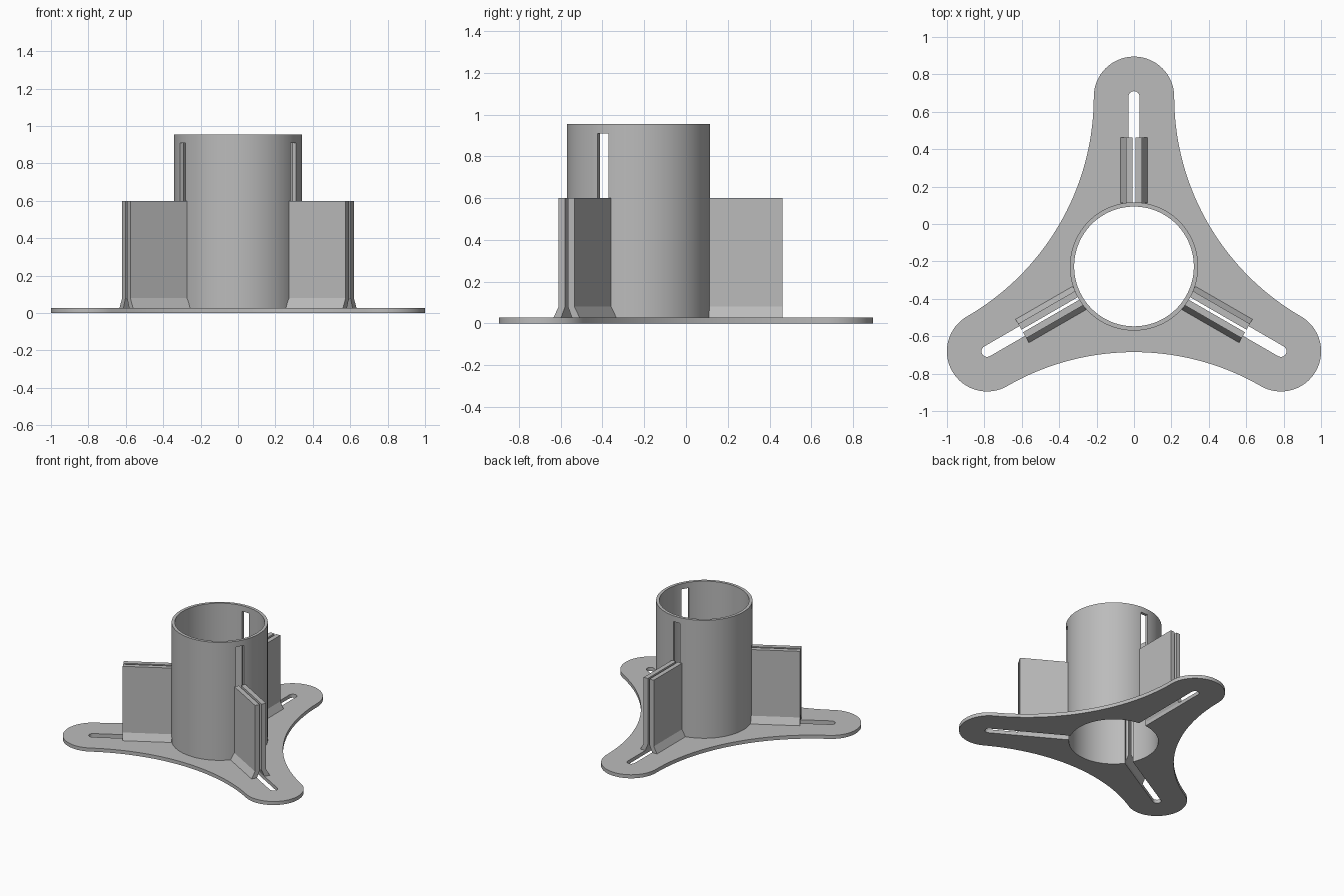
import bpy, bmesh
from math import sin, cos, pi, radians, asin
from mathutils import Matrix, Vector

cube = bpy.data.objects.get("Cube")
if cube:
    bpy.data.objects.remove(cube, do_unlink=True)

AXIS = Vector((0, -0.227, 0))       # tube axis
PLATE_H, TUBE_H, SLOT_TOP = 0.028, 0.955, 0.91
R_OUT, R_IN = 0.343, 0.32
ARM, TIP_R, SLOT_R = 0.907, 0.215, 0.03
ARM_ANGLES = [radians(a) for a in (90, 210, 330)]

grey = bpy.data.materials.new("light grey")
grey.use_nodes = True
COLOUR = (0.5, 0.5, 0.5, 1)
grey.diffuse_color = COLOUR
grey.node_tree.nodes["Principled BSDF"].inputs["Base Color"].default_value = COLOUR


def prism(name, outline, vec, matrix=Matrix()):
    """Extrude a closed outline of 3D points along vec."""
    bm = bmesh.new()
    face = bm.faces.new([bm.verts.new(p) for p in outline])
    ext = bmesh.ops.extrude_face_region(bm, geom=[face])
    bmesh.ops.translate(bm, vec=vec, verts=[v for v in ext["geom"] if isinstance(v, bmesh.types.BMVert)])
    bmesh.ops.recalc_face_normals(bm, faces=bm.faces)
    bm.transform(Matrix.Translation(AXIS) @ matrix)
    mesh = bpy.data.meshes.new(name)
    bm.to_mesh(mesh)
    bm.free()
    mesh.materials.append(grey)
    ob = bpy.data.objects.new(name, mesh)
    bpy.context.collection.objects.link(ob)
    return ob


def arc(cx, cy, r, a0, a1, n, z=0.0):
    return [Vector((cx + r * cos(a0 + (a1 - a0) * i / n), cy + r * sin(a0 + (a1 - a0) * i / n), z))
            for i in range(n + 1)]


def circle(r, z):
    return arc(0, 0, r, 0, 2 * pi, 96, z)[:-1]


def finish(ob, cutters):
    """Cut the openings and smooth the curved walls."""
    bpy.ops.object.select_all(action="DESELECT")
    bpy.context.view_layer.objects.active = ob
    ob.select_set(True)
    for c in cutters:
        mod = ob.modifiers.new("cut", "BOOLEAN")
        mod.operation, mod.solver, mod.object = "DIFFERENCE", "EXACT", c
        bpy.ops.object.modifier_apply(modifier=mod.name)
    bpy.ops.object.shade_smooth_by_angle(angle=radians(30))


# Base plate outline: round tips joined by tangent concave arcs
sweep = radians(30)
half = ARM * cos(sweep) - TIP_R * sin(sweep)
R_SIDE = half / sin(sweep)
outline = []
for a in ARM_ANGLES:
    turn = Matrix.Rotation(a, 3, "Z")
    outline += [turn @ p for p in arc(ARM, 0, TIP_R, -pi / 2, pi / 2, 32)]
    # The concave arc is centred on the bisector between two arms
    bis = a + pi / 3
    dist = ARM * cos(pi / 3) + TIP_R * cos(sweep) + R_SIDE * cos(sweep)
    outline += arc(dist * cos(bis), dist * sin(bis), R_SIDE,
                   bis + pi + sweep, bis + pi - sweep, 36)[1:-1]
plate = prism("base_plate", outline, (0, 0, PLATE_H))
tube = prism("tube", circle(R_OUT, PLATE_H), (0, 0, TUBE_H - PLATE_H))

# Cutters: central bore and one long slot per arm
cutters = [prism("bore_cutter", circle(R_IN, -0.1), (0, 0, 1.3))]
slot = [Vector((0.2, -SLOT_R, -0.1))] + arc(ARM, 0, SLOT_R, -pi / 2, pi / 2, 12, -0.1) \
    + [Vector((0.2, SLOT_R, -0.1))]
for a in ARM_ANGLES:
    cutters.append(prism("slot_cutter", slot, (0, 0, SLOT_TOP + 0.1), Matrix.Rotation(a, 4, "Z")))
for ob in (plate, tube):
    finish(ob, cutters)
for c in cutters:
    bpy.data.objects.remove(c, do_unlink=True)

# Paired fins beside each slot, splayed outward at the foot
FIN_IN, FIN_OUT = 0.338, 0.69
profile = [(0.03, PLATE_H), (0.072, PLATE_H), (0.044, 0.08), (0.044, 0.6), (0.008, 0.6), (0.008, 0.08)]
for n, a in zip(("back", "right", "left"), ARM_ANGLES):
    for label, side in (("a", 1), ("b", -1)):
        pts = [Vector((FIN_IN, side * y, z)) for y, z in profile]
        prism(f"{n}_fin_{label}", pts, (FIN_OUT - FIN_IN, 0, 0), Matrix.Rotation(a, 4, "Z"))
